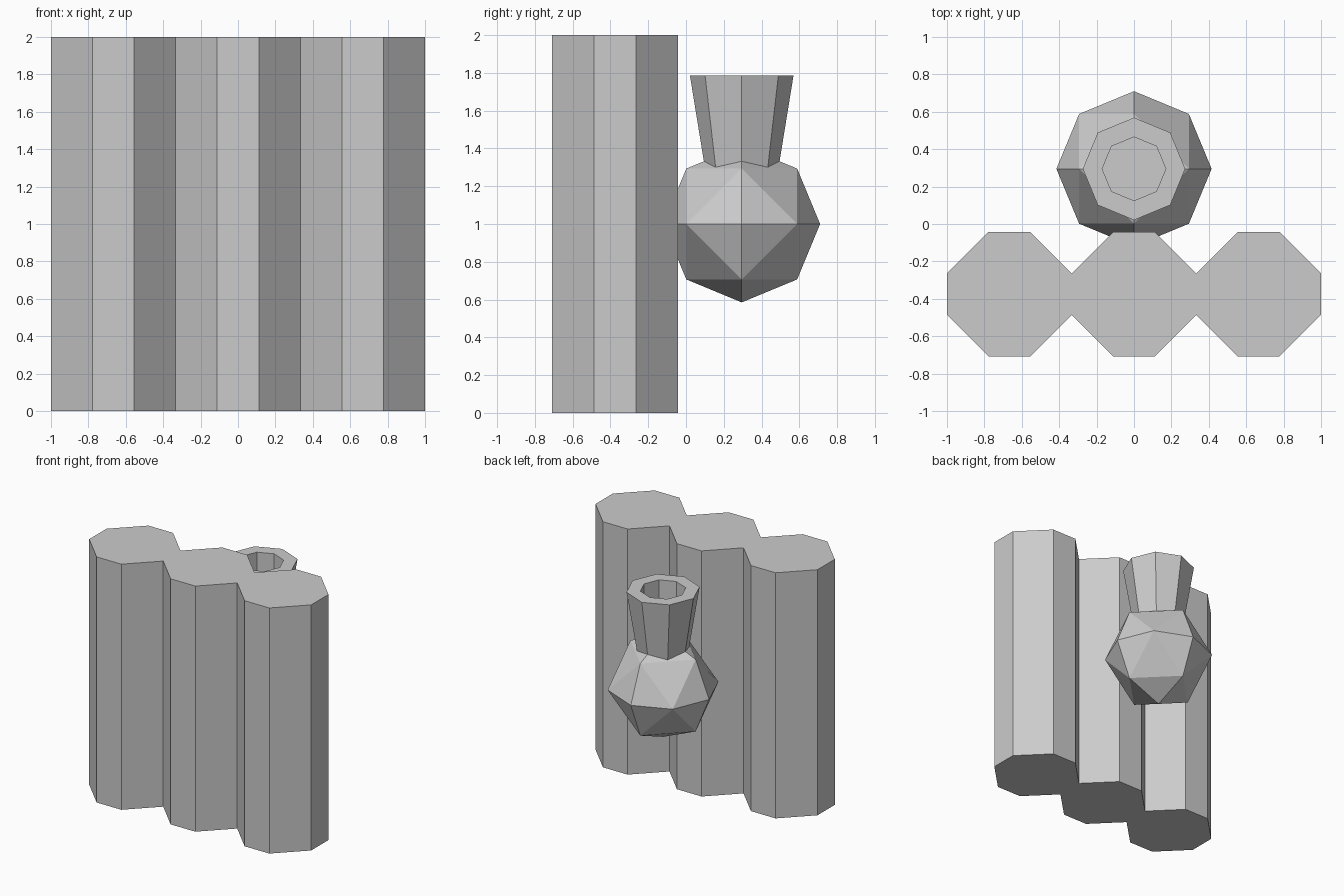
import bpy, bmesh, math
from mathutils import Vector

if "Cube" in bpy.data.objects:
    bpy.data.objects.remove(bpy.data.objects["Cube"])


def make_object(name, bm, location):
    bmesh.ops.recalc_face_normals(bm, faces=bm.faces[:])
    mesh = bpy.data.meshes.new(name)
    bm.to_mesh(mesh)
    bm.free()
    obj = bpy.data.objects.new(name, mesh)
    obj.location = location
    bpy.context.collection.objects.link(obj)
    return obj


# Wall: three joined eight-sided posts, extruded from one outline
R, A, HEIGHT = 1 / 3, 1 / 9, 2.0
front = [(-1, -A)]
for c in (-2 * R, 0, 2 * R):
    front += [(c - A, -R), (c + A, -R), (c + R, -A)]
outline = front + [(x, -y) for x, y in reversed(front)]
bm = bmesh.new()
base = bm.faces.new([bm.verts.new((x, y, 0)) for x, y in outline])
top = bmesh.ops.extrude_face_region(bm, geom=[base], use_keep_orig=True)
bmesh.ops.translate(bm, vec=(0, 0, HEIGHT),
                    verts=[v for v in top["geom"] if isinstance(v, bmesh.types.BMVert)])
make_object("post_wall", bm, (0, -0.375, 0))

# Flask bulb: octahedron split once and pushed out to a ball
RADIUS = 0.415
bm = bmesh.new()
px, nx, py, ny, pz, nz = [Vector(p) for p in (
    (1, 0, 0), (-1, 0, 0), (0, 1, 0), (0, -1, 0), (0, 0, 1), (0, 0, -1))]
for a in (px, nx):
    for b in (py, ny):
        for c in (pz, nz):
            ab, bc, ca = [(p + q).normalized() for p, q in ((a, b), (b, c), (c, a))]
            for tri in ((a, ab, ca), (b, bc, ab), (c, ca, bc), (ab, bc, ca)):
                bm.faces.new([bm.verts.new(p * RADIUS) for p in tri])
bmesh.ops.remove_doubles(bm, verts=bm.verts[:], dist=0.001)
make_object("flask_bulb", bm, (0, 0.295, 1.0))

# Flask neck: flared eight-sided tube with a recessed mouth
bm = bmesh.new()
profile = [(0.192, 1.28), (0.274, 1.785), (0.17, 1.785), (0.17, 1.44)]
rings = [[bm.verts.new((r * math.cos(i * math.pi / 4), r * math.sin(i * math.pi / 4), z))
          for i in range(8)] for r, z in profile]
for lower, upper in zip(rings, rings[1:]):
    for i in range(8):
        j = (i + 1) % 8
        bm.faces.new((lower[i], lower[j], upper[j], upper[i]))
bm.faces.new(rings[0])
bm.faces.new(rings[-1])
make_object("flask_neck", bm, (0, 0.295, 0))
